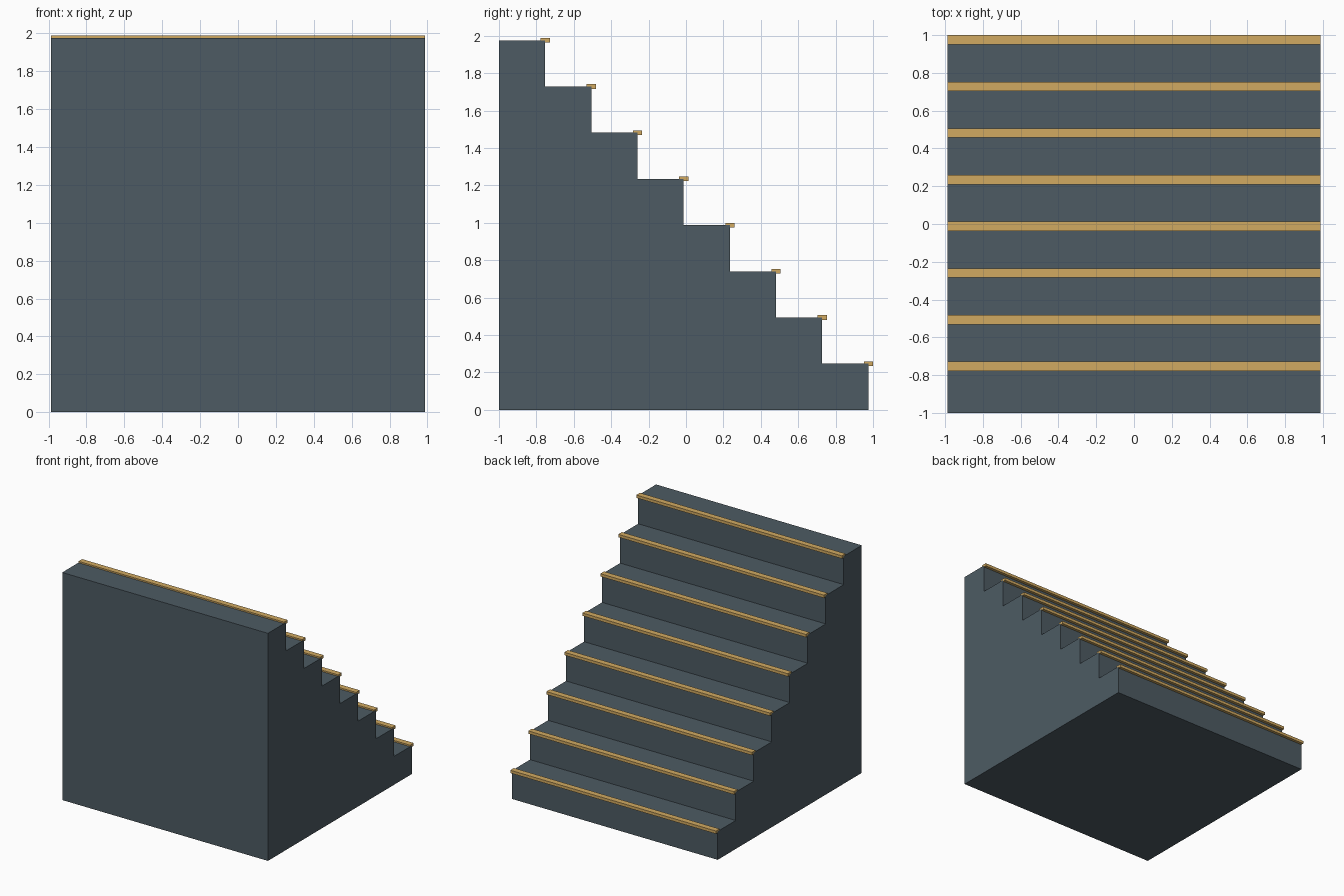
import bpy, bmesh

if "Cube" in bpy.data.objects:
    bpy.data.objects.remove(bpy.data.objects["Cube"])

STEPS = 8
S = 2 / 8.1          # tread depth and riser height
HALF_W = 4 * S       # half the stair width


def material(name, color):
    m = bpy.data.materials.new(name)
    m.diffuse_color = color
    m.use_nodes = True
    m.node_tree.nodes["Principled BSDF"].inputs["Base Color"].default_value = m.diffuse_color
    return m


def prism(name, profile, half_width, mat):
    """Extrude a (y, z) profile along x."""
    bm = bmesh.new()
    face = bm.faces.new([bm.verts.new((-half_width, y, z)) for y, z in profile])
    ext = bmesh.ops.extrude_face_region(bm, geom=[face])
    verts = [v for v in ext["geom"] if isinstance(v, bmesh.types.BMVert)]
    bmesh.ops.translate(bm, verts=verts, vec=(2 * half_width, 0, 0))
    bmesh.ops.recalc_face_normals(bm, faces=bm.faces)
    mesh = bpy.data.meshes.new(name)
    bm.to_mesh(mesh)
    bm.free()
    mesh.materials.append(mat)
    obj = bpy.data.objects.new(name, mesh)
    bpy.context.collection.objects.link(obj)
    return obj


slate = material("slate", (0.075, 0.105, 0.125, 1))
brass = material("brass", (0.64, 0.40, 0.12, 1))

# Solid staircase body, highest at the front
profile = [(-1, 0)]
for i in range(STEPS):
    z = (STEPS - i) * S
    profile += [(-1 + i * S, z), (-1 + (i + 1) * S, z)]
profile.append((-1 + STEPS * S, 0))
prism("stair_body", profile, HALF_W, slate)

# Nosing strip centred on each step edge
hy, hz = 0.1 * S, 0.05 * S
for i in range(STEPS):
    y, z = -1 + (i + 1) * S, (STEPS - i) * S
    prism(f"nosing_{STEPS - i}",
          [(y - hy, z - hz), (y + hy, z - hz), (y + hy, z + hz), (y - hy, z + hz)],
          HALF_W - 0.0005, brass)
